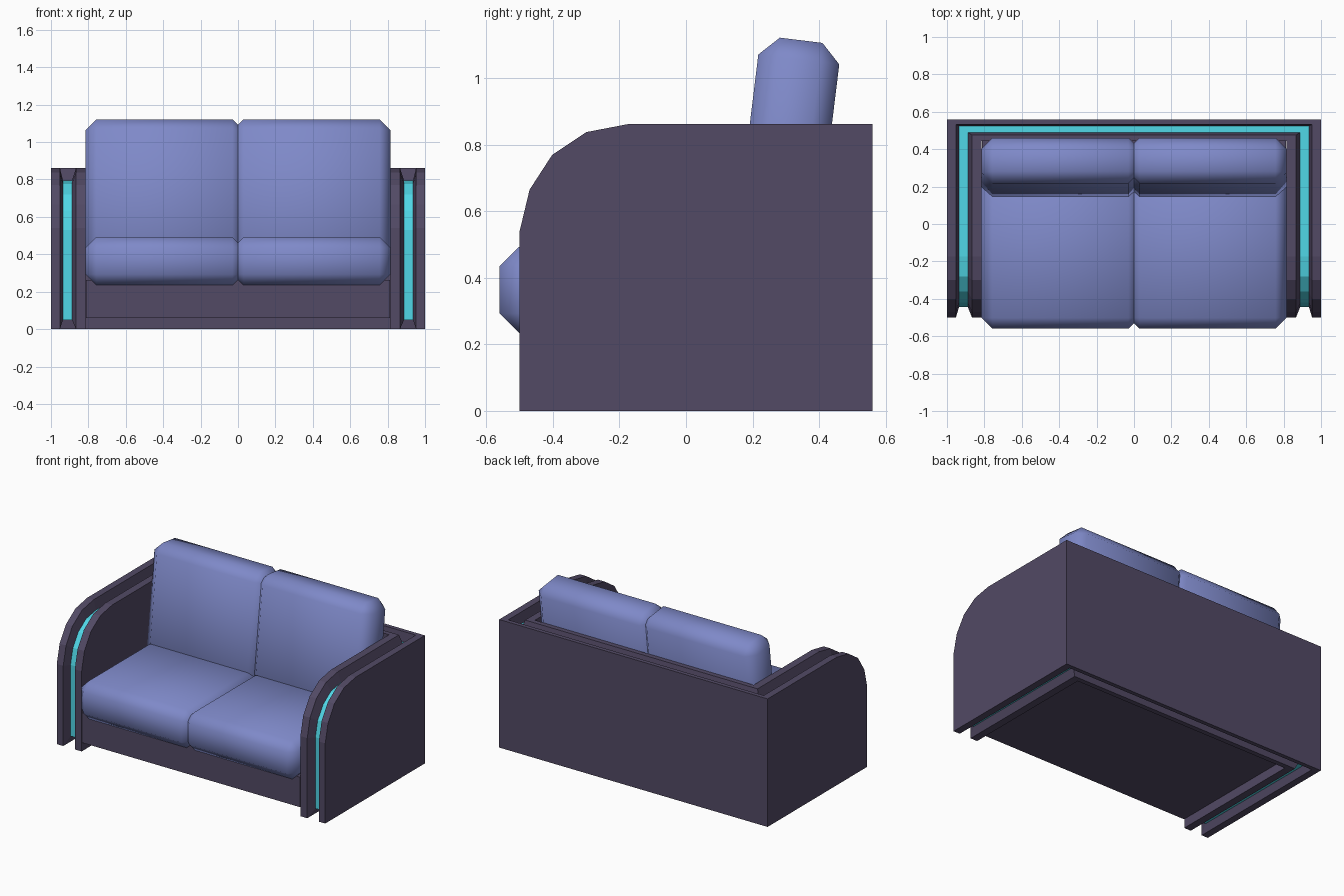
import bpy, bmesh, math
from mathutils import Matrix, Vector

if "Cube" in bpy.data.objects:
    bpy.data.objects.remove(bpy.data.objects["Cube"])


def material(name, rgb):
    m = bpy.data.materials.new(name)
    m.diffuse_color = (*rgb, 1)
    m.use_nodes = True
    m.node_tree.nodes["Principled BSDF"].inputs["Base Color"].default_value = m.diffuse_color
    return m


FRAME = material("frame_purple", (0.085, 0.068, 0.13))
GLOW = material("strip_cyan", (0.08, 0.68, 0.80))
FABRIC = material("cushion_blue", (0.21, 0.25, 0.58))


def finish(bm, name, mats, smooth=False):
    bmesh.ops.recalc_face_normals(bm, faces=bm.faces)
    for f in bm.faces:
        f.smooth = smooth
    me = bpy.data.meshes.new(name)
    bm.to_mesh(me)
    bm.free()
    for m in mats:
        me.materials.append(m)
    ob = bpy.data.objects.new(name, me)
    bpy.context.collection.objects.link(ob)
    return ob


def box(name, size, mat, matrix, bevel=0):
    bm = bmesh.new()
    bmesh.ops.create_cube(bm, size=1, matrix=Matrix.Diagonal((*size, 1)))
    if bevel:
        bmesh.ops.bevel(bm, geom=bm.edges[:], offset=bevel, segments=1,
                        affect='EDGES', profile=0.5)
    bm.transform(matrix)
    return finish(bm, name, [mat], smooth=bevel > 0)


# Arm outline (y, z) from front foot to top, and its inset copy for the groove
OUTER = [(-.5, 0), (-.5, .54), (-.47, .665), (-.402, .77), (-.3, .838), (-.175, .862)]
INSET = [(-.445, .05), (-.445, .53), (-.42, .635), (-.362, .72), (-.28, .777), (-.175, .795)]

# U-shaped surround: layers from outside to inside (half width, back y, outline)
LAYERS = [(1.0, .56, OUTER), (.952, .532, OUTER), (.936, .524, INSET),
          (.888, .49, INSET), (.866, .476, OUTER), (.815, .443, OUTER)]

bm = bmesh.new()
rings = []
for x, back, outline in LAYERS:
    side = outline + [(back, outline[-1][1]), (back, outline[0][1])]
    rings.append([[bm.verts.new((s * x, y, z)) for y, z in side] for s in (1, -1)])

n = len(OUTER)
for i in range(len(rings) - 1):
    a, b = rings[i], rings[i + 1]
    made = []
    for s in (0, 1):
        for k in list(range(n)) + [n + 1]:      # arm edge, skipping the back corner
            j = (k + 1) % (n + 2)
            made.append(bm.faces.new((a[s][k], a[s][j], b[s][j], b[s][k])))
    for k in (n, n + 1):                        # top and bottom edges of the back
        made.append(bm.faces.new((a[0][k], a[1][k], b[1][k], b[0][k])))
    for f in made:
        f.material_index = 1 if i == 2 else 0   # groove floor is the bright strip
for r in (rings[0], rings[-1]):                 # outer and inner walls
    bm.faces.new(r[0])
    bm.faces.new(r[1])
    bm.faces.new((r[0][n], r[1][n], r[1][n + 1], r[0][n + 1]))
finish(bm, "sofa_surround", [FRAME, GLOW])

# Seat base between the arms
box("seat_base", (1.626, .943, .202), FRAME, Matrix.Translation((0, -.0285, .161)))

# Seat and leaning back cushions, overlapping slightly in the middle
W, L = .843, .84
tilt = Matrix.Rotation(math.radians(-7), 4, 'X')
for s, label in ((-1, "left"), (1, "right")):
    cx = s * (.815 - W / 2)
    box("seat_cushion_" + label, (W, L, .258), FABRIC,
        Matrix.Translation((cx, -.56 + L / 2, .364)), .058)
    centre = Vector((cx, .346, 1.114)) + tilt @ Vector((0, 0, -L / 2))
    box("back_cushion_" + label, (W, .245, L), FABRIC,
        Matrix.Translation(centre) @ tilt, .058)
